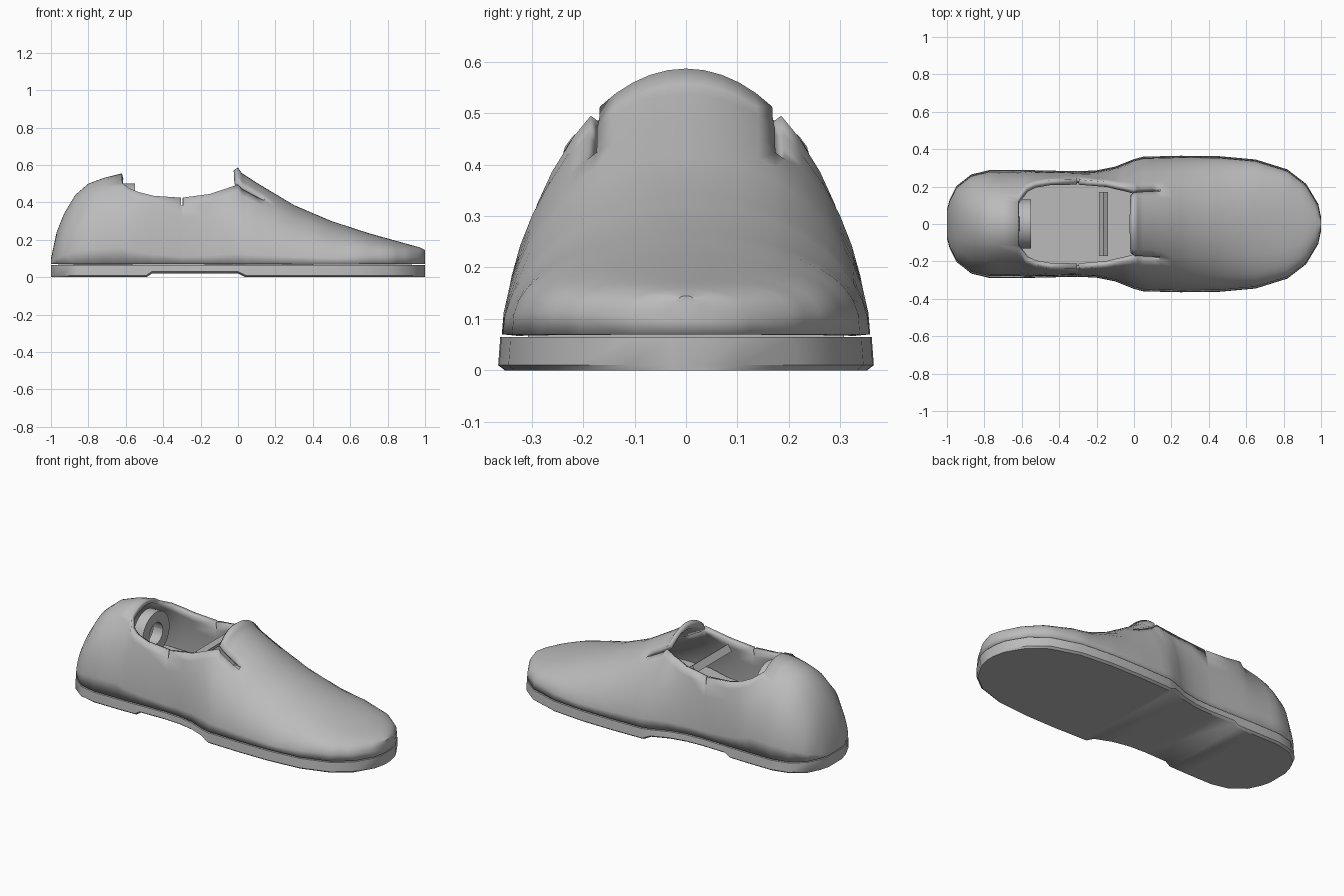
import bpy, bmesh, math

if "Cube" in bpy.data.objects:
    bpy.data.objects.remove(bpy.data.objects["Cube"], do_unlink=True)

grey = bpy.data.materials.new("plain grey")
grey.use_nodes = True
grey.diffuse_color = (0.5, 0.5, 0.5, 1)
grey.node_tree.nodes["Principled BSDF"].inputs["Base Color"].default_value = (0.5, 0.5, 0.5, 1)

# Lengthwise curves of the shoe: (x, value)
WIDTH = [(-1, .07), (-.985, .125), (-.95, .195), (-.87, .258), (-.77, .282), (-.6, .282),
         (-.3, .275), (-.2, .28), (-.1, .3), (0, .34), (.05, .353), (.25, .358), (.45, .356),
         (.65, .338), (.82, .285), (.92, .208), (.985, .1), (1, .03)]
CROWN = [(-1, .1), (-.97, .24), (-.93, .34), (-.87, .44), (-.8, .5), (-.72, .53), (-.62, .545),
         (0, .57), (.1, .505), (.3, .385), (.5, .3), (.7, .235), (.85, .193), (.97, .16), (1, .145)]
RIM_Y = [(-.62, .13), (-.58, .195), (-.53, .22), (-.45, .235), (-.3, .238), (-.15, .225), (0, .185)]
RIM_Z = [(-.62, .505), (-.58, .475), (-.53, .455), (-.45, .435), (-.3, .425), (-.15, .445), (0, .495)]
POWER = [(-1, 2.2), (-.62, 2.2), (-.3, 1.8), (.1, 1.8), (.55, 2), (.9, 4)]
BACK, FRONT, SLIT_END, BASE = -.62, 0, .14, .07


def at(curve, x):
    """Linear interpolation along a curve."""
    if x <= curve[0][0]:
        return curve[0][1]
    for (x0, v0), (x1, v1) in zip(curve, curve[1:]):
        if x <= x1:
            return v0 + (v1 - v0) * (x - x0) / (x1 - x0)
    return curve[-1][1]


def finish(name, bm, smooth=40):
    bmesh.ops.recalc_face_normals(bm, faces=bm.faces)
    mesh = bpy.data.meshes.new(name)
    bm.to_mesh(mesh)
    bm.free()
    mesh.materials.append(grey)
    ob = bpy.data.objects.new(name, mesh)
    bpy.context.collection.objects.link(ob)
    bpy.ops.object.select_all(action='DESELECT')
    ob.select_set(True)
    bpy.context.view_layer.objects.active = ob
    if smooth:
        bpy.ops.object.shade_smooth_by_angle(angle=math.radians(smooth))
    return ob


def loft(name, sections, smooth=40):
    """Closed solid through matching closed sections."""
    bm = bmesh.new()
    rings = [[bm.verts.new(p) for p in s] for s in sections]
    n = len(rings[0])
    for a, b in zip(rings, rings[1:]):
        for i in range(n):
            j = (i + 1) % n
            bm.faces.new((a[i], a[j], b[j], b[i]))
    bm.faces.new(rings[0])
    bm.faces.new(rings[-1])
    return finish(name, bm, smooth)


# Upper: half-ellipse sections, open between the heel rim and the vamp lip
SIDE = [0, .14, .28, .42, .56, .7, .88, 1]
LAST = len(SIDE) - 1


def upper_half(x):
    w, p = at(WIDTH, x), at(POWER, x)
    if BACK <= x <= FRONT:
        split = math.acos(at(RIM_Y, x) / w)
        high = (at(RIM_Z, x) - BASE) / math.sin(split) ** (2 / p)
    else:
        split = 1.1 if x < BACK else 1.0
        high = at(CROWN, x) - BASE
    start = split + .06
    angles = [split * s for s in SIDE]
    angles += [start + (math.pi / 2 - start) * k / 5 for k in range(6)]
    return [(x, w * math.cos(t), BASE + high * math.sin(t) ** (2 / p)) for t in angles]


xs = {x for c in (WIDTH, CROWN, RIM_Y) for x, _ in c} - {-.3, -.6}
xs = sorted(xs | {-.305, -.295, -.06, .02, SLIT_END, .2, .4, .6, .76, .89})
bm = bmesh.new()
rings = []
for x in xs:
    half = upper_half(x)
    full = half + [(a, -b, c) for a, b, c in reversed(half[:-1])]
    rings.append([bm.verts.new(p) for p in full])
n = len(rings[0])
for x0, x1, a, b in zip(xs, xs[1:], rings, rings[1:]):
    for i in range(n - 1):
        row = min(i, n - 2 - i)
        hole = row >= LAST and BACK <= x0 and x1 <= FRONT          # foot opening
        slit = row == LAST and FRONT <= x0 and x1 <= SLIT_END      # lip slits
        notch = row == LAST - 1 and x0 == -.305                    # side notches
        if not (hole or slit or notch):
            bm.faces.new((a[i], a[i + 1], b[i + 1], b[i]))
bm.faces.new(rings[0])
bm.faces.new(rings[-1])
bmesh.ops.delete(bm, geom=[v for v in bm.verts if not v.link_faces], context='VERTS')
upper = finish("upper", bm)
shell = upper.modifiers.new("thickness", 'SOLIDIFY')
shell.thickness = .028
shell.offset = -1

# Outsole: chamfered slab with a raised arch
sole_xs = sorted({x for x, _ in WIDTH} | {-.49, -.46, .04})
sections = []
for x in sole_xs:
    w = at(WIDTH, x)
    low = .02 if -.47 < x < .03 else 0
    half = [(x, w + .003, .065), (x, w + .007, low + .01), (x, w - .006, low)]
    sections.append(half + [(a, -b, c) for a, b, c in reversed(half)])
loft("outsole", sections, 35)

# Insole: flat footbed inside the shell
sections = []
for x in (-.88, -.82, -.7, -.5, -.3, -.1, .05, .2, .4):
    w = at(WIDTH, x) * .86
    sections.append([(x, w, .18), (x, w, .06), (x, -w, .06), (x, -w, .18)])
loft("insole", sections, 0)

# Heel ring: short thick tube lying along the shoe
SEG = 24
sections = []
for k in range(SEG + 1):
    t = 2 * math.pi * k / SEG
    sections.append([(x, r * math.cos(t), .37 + r * math.sin(t))
                     for x, r in ((-.615, .13), (-.55, .13), (-.55, .065), (-.615, .065))])
loft("heel_ring", sections)

# Cross bar under the lip
bm = bmesh.new()
bmesh.ops.create_cube(bm, size=1)
bmesh.ops.scale(bm, vec=(.03, .34, .045), verts=bm.verts)
bar = finish("cross_bar", bm, 0)
bar.location = (-.163, 0, .405)
bar.rotation_euler = (0, math.radians(35), 0)
